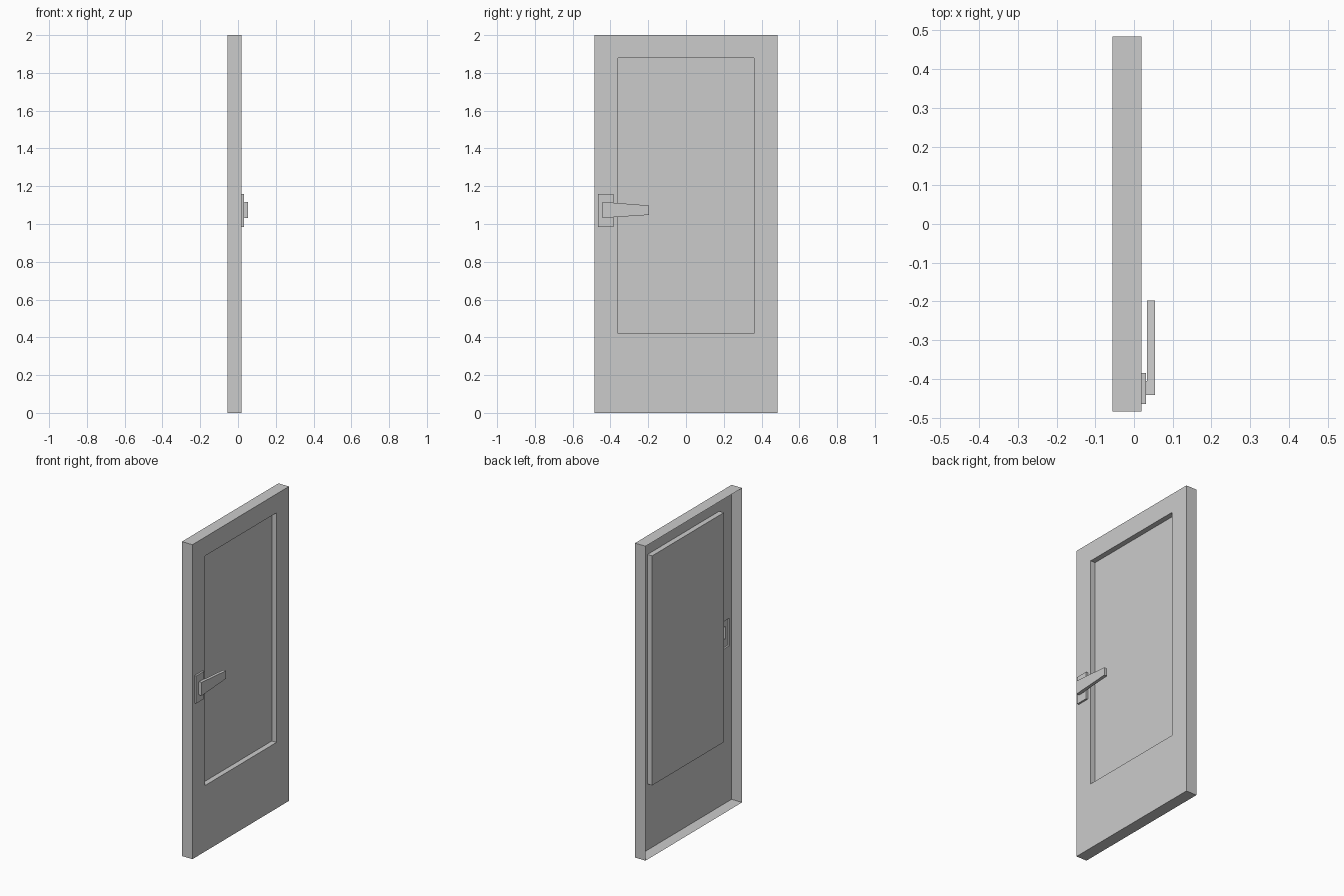
import bpy

if "Cube" in bpy.data.objects:
    bpy.data.objects.remove(bpy.data.objects["Cube"])

BACK, FRONT, PANEL = -0.055, 0.019, -0.014   # x of open back, door face, recessed panel
PLATE, GAP, GRIP = 0.031, 0.034, 0.054       # x of lock plate, lever underside, lever front


def build(name, faces):
    verts = [v for f in faces for v in f]
    idx, start = [], 0
    for f in faces:
        idx.append(list(range(start, start + len(f))))
        start += len(f)
    mesh = bpy.data.meshes.new(name)
    mesh.from_pydata(verts, [], idx)
    obj = bpy.data.objects.new(name, mesh)
    bpy.context.collection.objects.link(obj)
    # weld shared corners
    import bmesh
    bm = bmesh.new()
    bm.from_mesh(mesh)
    bmesh.ops.remove_doubles(bm, verts=bm.verts, dist=1e-5)
    bm.to_mesh(mesh)
    bm.free()
    return obj


def rect(y0, y1, z0, z1):
    return [(y0, z0), (y1, z0), (y1, z1), (y0, z1)]


def at(x, ring):
    return [(x, y, z) for y, z in ring]


def walls(x0, x1, ring):
    a, b = at(x0, ring), at(x1, ring)
    n = len(ring)
    return [[a[i], a[(i + 1) % n], b[(i + 1) % n], b[i]] for i in range(n)]


def grid_plate(x, ys, zs, holes):
    # flat plate of cells facing +x, leaving out the cells inside the holes
    out = []
    for y0, y1 in zip(ys, ys[1:]):
        for z0, z1 in zip(zs, zs[1:]):
            yc, zc = (y0 + y1) / 2, (z0 + z1) / 2
            if not any(h[0] < yc < h[1] and h[2] < zc < h[3] for h in holes):
                out.append(at(x, rect(y0, y1, z0, z1)))
    return out


door = (-0.485, 0.485, 0.0, 2.0)
window = (-0.36, 0.36, 0.42, 1.88)
lock = (-0.465, -0.385, 0.985, 1.16)
neck = (-0.442, -0.405, 1.035, 1.113)

# door leaf: thin shell, open at the back
build("door_leaf", walls(BACK, FRONT, rect(*door)) + grid_plate(
    FRONT, sorted(door[:2] + window[:2] + lock[:2]),
    sorted(door[2:] + window[2:] + lock[2:]), [window, lock]))

# recessed panel
build("recessed_panel", walls(FRONT, PANEL, rect(*window)) + [at(PANEL, rect(*window))])

# hollow lock plate with the lever's neck opening
build("lock_plate", walls(FRONT, PLATE, rect(*lock)) + grid_plate(
    PLATE, sorted(lock[:2] + neck[:2]), sorted(lock[2:] + neck[2:]), [neck])
    + walls(PLATE, GAP, rect(*neck)))

# tapered lever, open towards the neck
lever = [(-0.442, 1.032), (-0.197, 1.048), (-0.197, 1.098), (-0.442, 1.117)]
underside = [(-0.405, 1.0344), (-0.197, 1.048), (-0.197, 1.098), (-0.405, 1.1141)]
build("lever_handle", walls(GAP, GRIP, lever) + [at(GRIP, lever), at(GAP, underside)[::-1]])
